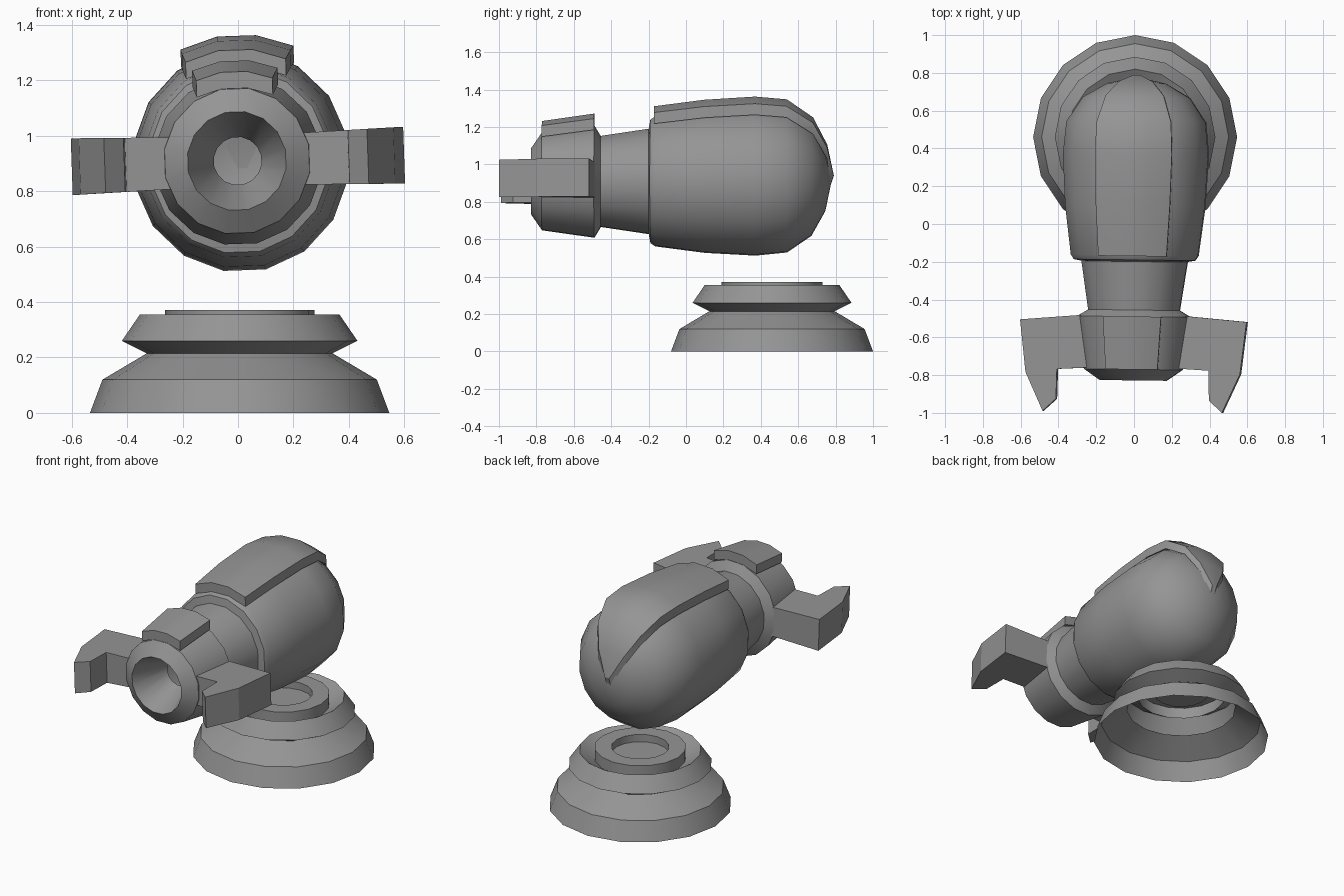
import bpy, bmesh
from math import sin, cos, radians, pi
from mathutils import Matrix

if "Cube" in bpy.data.objects:
    bpy.data.objects.remove(bpy.data.objects["Cube"])

# Shared slight roll and yaw of the floating arm
ARM = (Matrix.Translation((0.006, 0, 0.909)) @ Matrix.Rotation(radians(-0.7), 4, 'Z')
       @ Matrix.Rotation(radians(-2.0), 4, 'Y'))
# Pedestal axis: profile y becomes z
BASE = Matrix.Translation((0.006, 0.46, 0)) @ Matrix(
    ((1, 0, 0, 0), (0, 0, 1, 0), (0, 1, 0, 0), (0, 0, 0, 1)))

# Dark grey finish
GREY = bpy.data.materials.new("dark_grey")
GREY.diffuse_color = (0.3, 0.3, 0.3, 1)
GREY.use_nodes = True
GREY.node_tree.nodes["Principled BSDF"].inputs["Base Color"].default_value = GREY.diffuse_color


def finish(name, bm, mat, smooth=True):
    bmesh.ops.transform(bm, matrix=mat, verts=bm.verts)
    bmesh.ops.remove_doubles(bm, verts=bm.verts, dist=0.0005)
    bmesh.ops.recalc_face_normals(bm, faces=bm.faces)
    me = bpy.data.meshes.new(name)
    bm.to_mesh(me)
    bm.free()
    me.materials.append(GREY)
    ob = bpy.data.objects.new(name, me)
    bpy.context.collection.objects.link(ob)
    if smooth:
        bpy.ops.object.select_all(action='DESELECT')
        ob.select_set(True)
        bpy.context.view_layer.objects.active = ob
        bpy.ops.object.shade_smooth_by_angle(angle=radians(30))


def revolve(name, profile, mat, offset=0.0, sx=1.0, sides=16):
    """Full turn of (radius, y) points about the y axis."""
    bm = bmesh.new()
    rings = []
    for i in range(sides):
        a = 2 * pi * (i + offset) / sides
        rings.append([bm.verts.new((sx * r * sin(a), y, r * cos(a))) for r, y in profile])
    for i in range(sides):
        p, q = rings[i], rings[(i + 1) % sides]
        for j in range(len(profile) - 1):
            bm.faces.new((p[j], p[j + 1], q[j + 1], q[j]))
    finish(name, bm, mat)


def plate(name, profile, half_angle, mat, thick=0.06, segs=3):
    """Raised plate: part turn of a profile, dropped straight down for its thickness."""
    loop = [(r, y, 0) for r, y in profile]
    loop += [(r, y - (0.02 if r < 0.05 else 0), thick) for r, y in reversed(profile)]
    bm = bmesh.new()
    rows = []
    for i in range(segs + 1):
        a = radians(half_angle) * (2 * i / segs - 1)
        rows.append([bm.verts.new((r * sin(a), y, r * cos(a) - d)) for r, y, d in loop])
    n, m = len(loop), len(profile)
    for p, q in zip(rows, rows[1:]):
        for j in range(n):
            k = (j + 1) % n
            bm.faces.new((p[j], p[k], q[k], q[j]))
    for row in (rows[0], rows[-1]):
        for j in range(m - 1):
            bm.faces.new((row[j], row[j + 1], row[n - 2 - j], row[n - 1 - j]))
    finish(name, bm, mat)


# Stepped pedestal, open underneath, with raised socket ring
revolve("pedestal", [(0.54, 0), (0.495, 0.12), (0.335, 0.215), (0.425, 0.26),
                     (0.36, 0.355), (0.27, 0.30)], BASE)
revolve("socket_ring", [(0.27, 0.30), (0.27, 0.372), (0.17, 0.372),
                        (0.17, 0.325), (0, 0.325)], BASE)

# Rounded rear shell
revolve("rear_shell", [(0.28, -0.20), (0.335, -0.19), (0.352, -0.165), (0.387, 0.10), (0.402, 0.37),
                       (0.385, 0.54), (0.295, 0.67), (0.16, 0.745), (0, 0.778)],
        ARM, 0.5, 0.975)
# Tapered neck
revolve("neck", [(0.287, -0.19), (0.246, -0.46)], ARM, 0.5)
# Front collar with funnel muzzle
revolve("muzzle", [(0.246, -0.455), (0.305, -0.49), (0.265, -0.77), (0.18, -0.828),
                   (0.087, -0.60)], ARM, 0.5)

# Raised plates on top of the shell and the collar
plate("shell_plate", [(0.405, -0.17), (0.44, 0.10), (0.457, 0.37), (0.442, 0.54),
                      (0.345, 0.68), (0.20, 0.755), (0.035, 0.79)], 26.5, ARM)
plate("collar_plate", [(0.365, -0.49), (0.325, -0.77)], 25, ARM)

# Hooked side claws
OUTLINE = [(0.22, -0.48), (0.60, -0.512), (0.568, -0.79), (0.475, -0.995),
           (0.405, -0.93), (0.402, -0.772), (0.22, -0.762)]
for side, label in ((1, "right_claw"), (-1, "left_claw")):
    bm = bmesh.new()
    lo, hi = [], []
    for x, y in OUTLINE:
        h = 0.093 + 0.025 * (x - 0.22)
        lo.append(bm.verts.new((side * x, y, -h)))
        hi.append(bm.verts.new((side * x, y, h)))
    bm.faces.new(lo)
    bm.faces.new(hi)
    for i in range(len(lo)):
        k = (i + 1) % len(lo)
        bm.faces.new((lo[i], lo[k], hi[k], hi[i]))
    finish(label, bm, ARM, smooth=False)
